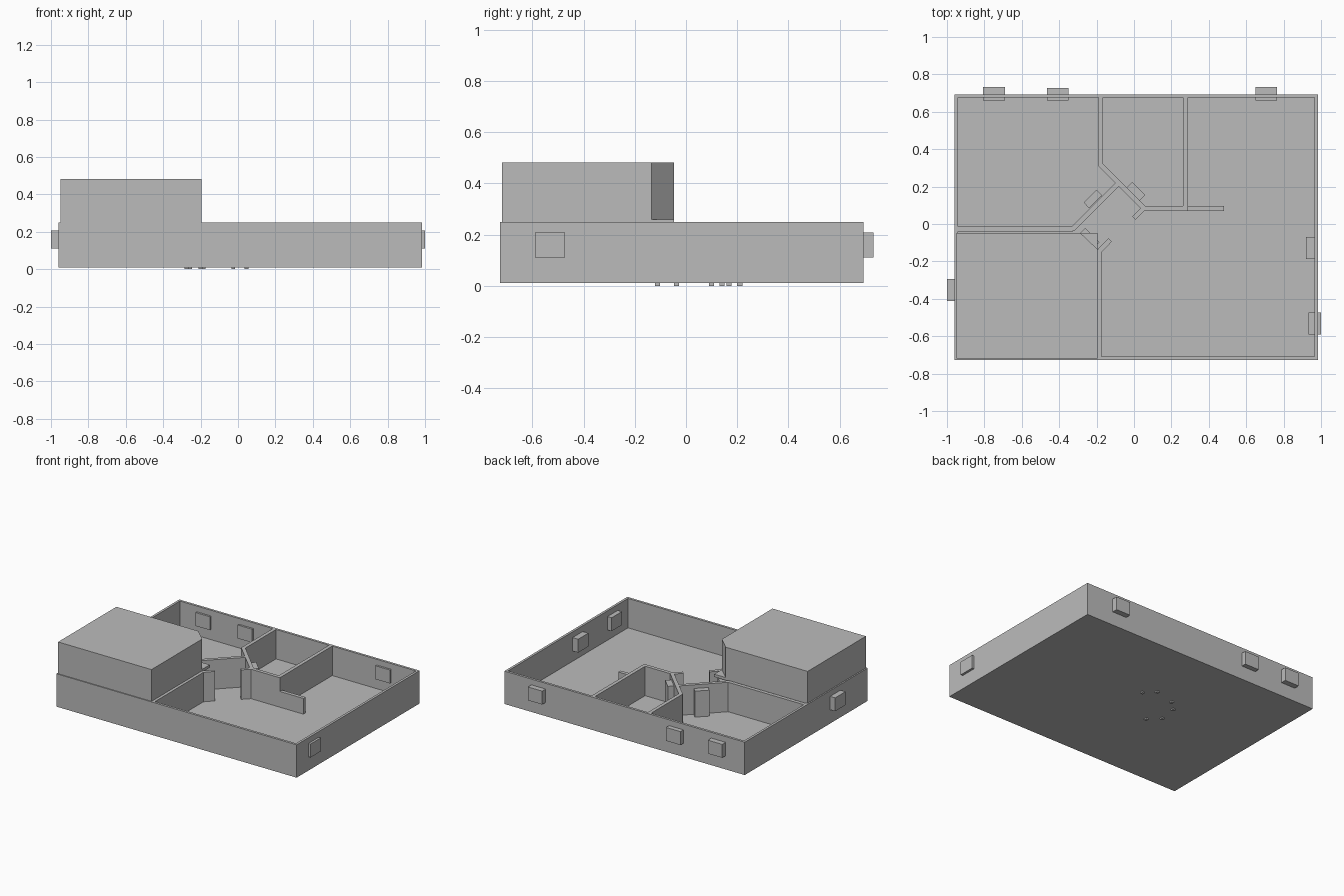
import bpy, bmesh
from mathutils import Vector

old = bpy.data.objects.get("Cube")
if old:
    bpy.data.objects.remove(old, do_unlink=True)

grey = bpy.data.materials.new("plain_grey")
grey.use_nodes = True
COLOUR = (0.5, 0.5, 0.5, 1)
grey.diffuse_color = COLOUR
grey.node_tree.nodes["Principled BSDF"].inputs["Base Color"].default_value = COLOUR

FLOOR, TOP = 0.035, 0.25


def finish(bm, name):
    bmesh.ops.recalc_face_normals(bm, faces=bm.faces)
    mesh = bpy.data.meshes.new(name)
    bm.to_mesh(mesh)
    bm.free()
    mesh.materials.append(grey)
    obj = bpy.data.objects.new(name, mesh)
    bpy.context.collection.objects.link(obj)
    return obj


def prism(name, outline, z0, z1):
    """Extrude a flat outline upwards."""
    bm = bmesh.new()
    face = bm.faces.new([bm.verts.new((x, y, z0)) for x, y in outline])
    up = bmesh.ops.extrude_face_region(bm, geom=[face])
    verts = [v for v in up["geom"] if isinstance(v, bmesh.types.BMVert)]
    bmesh.ops.translate(bm, verts=verts, vec=(0, 0, z1 - z0))
    return finish(bm, name)


def box(name, x0, x1, y0, y1, z0, z1):
    return prism(name, [(x0, y0), (x1, y0), (x1, y1), (x0, y1)], z0, z1)


def wall(name, a, b, width=0.026, z0=FLOOR - 0.005, z1=TOP):
    """Upright slab along a line from a to b."""
    a, b = Vector(a), Vector(b)
    d = (b - a).normalized() * width / 2
    n = Vector((-d.y, d.x))
    return prism(name, [a - n, b - n, b + n, a + n], z0, z1)


# Open tray: floor and outer walls made by insetting and sinking the top
X0, X1, Y0, Y1 = -0.96, 0.983, -0.727, 0.693
shell = box("outer_shell", X0, X1, Y0, Y1, 0.01, TOP)
bm = bmesh.new()
bm.from_mesh(shell.data)
top = max(bm.faces, key=lambda f: f.calc_center_median().z)
bmesh.ops.inset_region(bm, faces=[top], thickness=0.025)
down = bmesh.ops.extrude_face_region(bm, geom=[top])
bmesh.ops.translate(bm, vec=(0, 0, FLOOR - TOP),
                    verts=[v for v in down["geom"] if isinstance(v, bmesh.types.BMVert)])
if top.is_valid:
    bmesh.ops.delete(bm, geom=[top], context="FACES_ONLY")
bmesh.ops.recalc_face_normals(bm, faces=bm.faces)
bm.to_mesh(shell.data)
bm.free()

# Interior partitions
wall("back_left_partition", (-0.178, 0.68), (-0.178, 0.315))
wall("back_diagonal_partition", (-0.183, 0.32), (0.058, 0.08))
wall("side_diagonal_partition", (-0.33, -0.03), (-0.085, 0.215))
wall("side_partition", (-0.945, -0.026), (-0.325, -0.026))
wall("back_right_partition", (0.276, 0.68), (0.276, 0.07))
wall("inner_partition", (0.05, 0.083), (0.289, 0.083))
wall("low_partition", (0.28, 0.083), (0.48, 0.083), z1=0.15)
wall("room_partition", (-0.187, -0.71), (-0.187, -0.14))
wall("inner_post", (0.058, 0.09), (0.0, 0.032))
wall("room_post", (-0.19, -0.15), (-0.128, -0.085))

# Doors set in the diagonal walls, with pins under the floor
DOORS = {
    "side_door": ((-0.255, 0.1), (-0.185, 0.168)),
    "back_door": ((-0.025, 0.21), (0.045, 0.14)),
    "room_door": ((-0.275, -0.037), (-0.2, -0.112)),
}
for name, (a, b) in DOORS.items():
    wall(name, a, b, width=0.042, z1=0.225)
    for side, (x, y) in zip(("first", "second"), (a, b)):
        box(f"{name}_{side}_pin", x - 0.01, x + 0.01, y - 0.01, y + 0.01, 0, 0.02)

# Windows through the outer walls
W0, W1 = 0.11, 0.208
for name, x, depth in (("right", -0.748, 0.733), ("middle", -0.407, 0.728),
                       ("left", 0.707, 0.733)):
    box(f"back_{name}_window", x - 0.058, x + 0.058, 0.661, depth, W0, W1)
box("right_window", -1.0, -0.925, -0.412, -0.294, W0, W1)
box("left_front_window", 0.932, 1.0, -0.59, -0.472, W0, W1)
box("left_back_window", 0.92, 0.982, -0.187, -0.07, W0, W1)

# Raised corner room: thin plate and a block with one cut corner
L, R, F, B = -0.95, -0.195, -0.72, -0.047
box("room_plate", L, R, F, B, 0.24, 0.26)
prism("room_block", [(L, F), (R, F), (R, -0.135), (-0.288, B), (L, B)], 0.255, 0.482)
